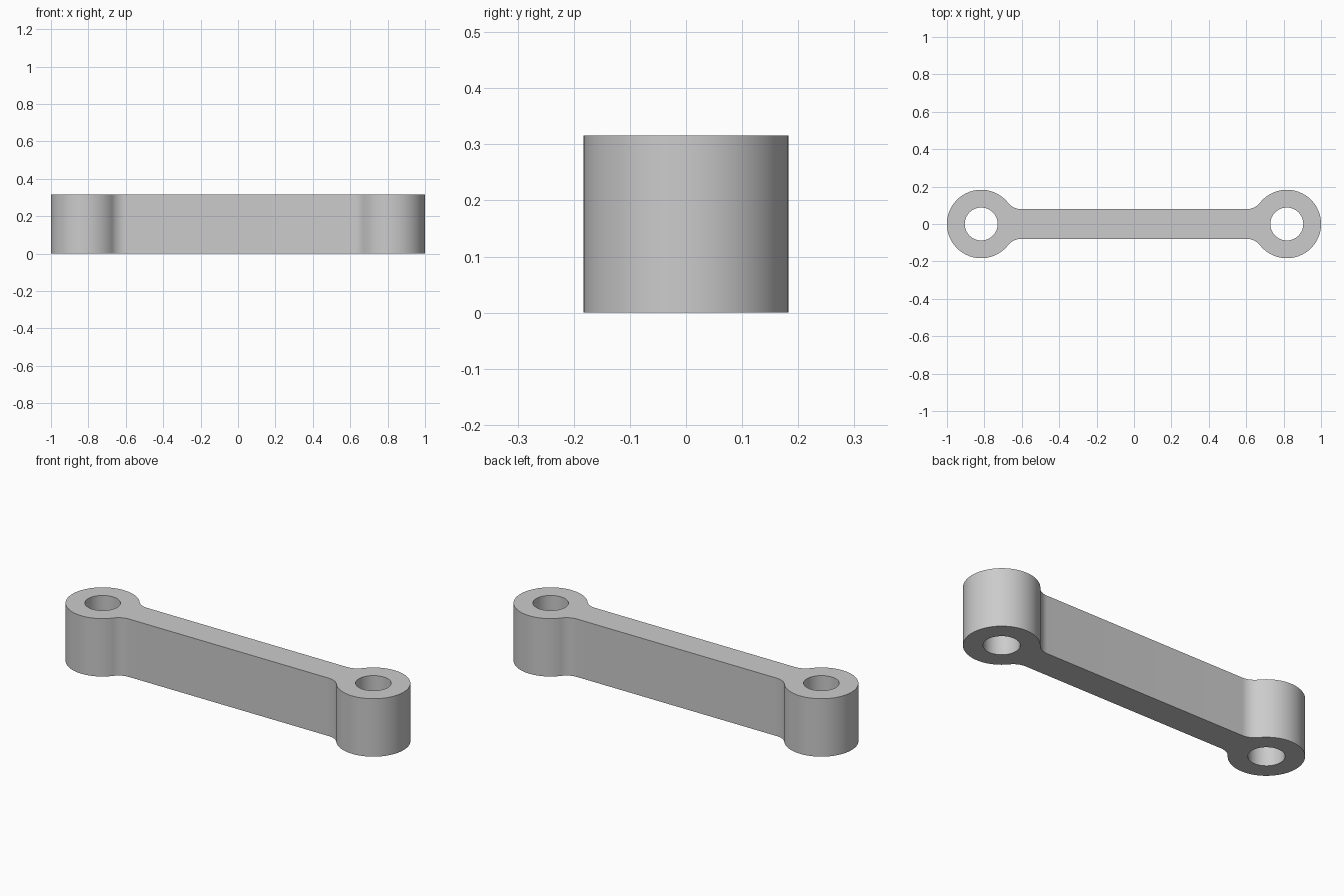
import bpy, bmesh
from math import sin, cos, pi, atan2, sqrt
from mathutils import Vector

cube = bpy.data.objects.get("Cube")
if cube:
    bpy.data.objects.remove(cube)

HEIGHT = 0.316
RING_R, HOLE_R = 0.183, 0.088
RING_X = 1 - RING_R
BAR_HALF = 0.079
FILLET = 0.092


def arc(cx, cy, r, a0, a1, n):
    return [Vector((cx + r * cos(a0 + (a1 - a0) * i / n),
                    cy + r * sin(a0 + (a1 - a0) * i / n), 0)) for i in range(n + 1)]


# Right end outline: lower fillet, round eye, upper fillet
fy = BAR_HALF + FILLET
fx = RING_X - sqrt((RING_R + FILLET) ** 2 - fy ** 2)
touch = atan2(fy, fx - RING_X)
upper = arc(fx, fy, FILLET, touch - pi, -pi / 2, 12)
lower = [Vector((p.x, -p.y, 0)) for p in reversed(upper)]
eye = arc(RING_X, 0, RING_R, -touch, touch, 72)
half = lower + eye[1:-1] + upper
outline = half + [Vector((-p.x, -p.y, 0)) for p in half]
holes = [arc(s * RING_X, 0, HOLE_R, 0, 2 * pi, 64)[:-1] for s in (-1, 1)]

# Fill the flat profile and extrude it upward
bm = bmesh.new()
edges = []
for loop in [outline] + holes:
    vs = [bm.verts.new(p) for p in loop]
    edges += [bm.edges.new((vs[i - 1], vs[i])) for i in range(len(vs))]
bmesh.ops.triangle_fill(bm, edges=edges, use_beauty=True, use_dissolve=False)
res = bmesh.ops.extrude_face_region(bm, geom=bm.faces[:], use_keep_orig=True)
top = [v for v in res["geom"] if isinstance(v, bmesh.types.BMVert)]
bmesh.ops.translate(bm, verts=top, vec=(0, 0, HEIGHT))
bmesh.ops.recalc_face_normals(bm, faces=bm.faces[:])
mesh = bpy.data.meshes.new("link_arm")
bm.to_mesh(mesh)
bm.free()

link = bpy.data.objects.new("link_arm", mesh)
bpy.context.collection.objects.link(link)

# Plain grey metal
mat = bpy.data.materials.new("light_grey")
mat.use_nodes = True
colour = (0.6, 0.6, 0.6, 1)
mat.diffuse_color = colour
mat.node_tree.nodes["Principled BSDF"].inputs["Base Color"].default_value = colour
mesh.materials.append(mat)

bpy.ops.object.select_all(action="DESELECT")
link.select_set(True)
bpy.context.view_layer.objects.active = link
bpy.ops.object.shade_smooth_by_angle(angle=pi / 6)
